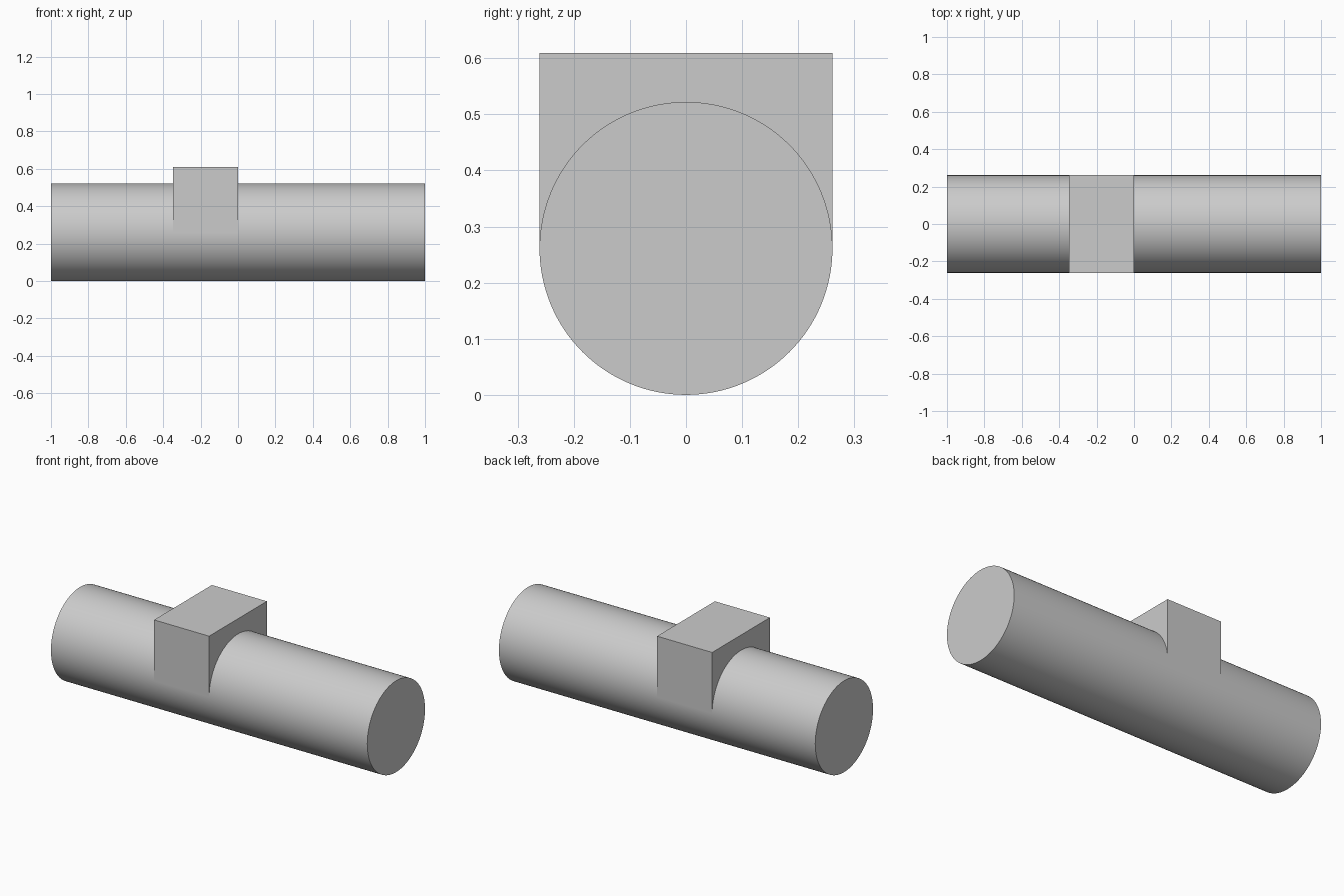
import bpy
import math

RADIUS = 0.261
LENGTH = 2.0
BLOCK_MIN_X, BLOCK_MAX_X = -0.348, 0.0
BLOCK_TOP = 0.609

default_cube = bpy.data.objects.get("Cube")
if default_cube:
    bpy.data.objects.remove(default_cube, do_unlink=True)

# Single grey material
grey = bpy.data.materials.new("light_grey")
grey.use_nodes = True
colour = (0.6, 0.6, 0.6, 1.0)
grey.diffuse_color = colour
grey.node_tree.nodes["Principled BSDF"].inputs["Base Color"].default_value = colour


def finish(name):
    """Name the active object, apply its transform and give it the material."""
    obj = bpy.context.object
    obj.name = name
    obj.data.name = name
    bpy.ops.object.transform_apply(location=False, rotation=True, scale=True)
    obj.data.materials.append(grey)
    return obj


# Round bar lying along x
bpy.ops.mesh.primitive_cylinder_add(
    vertices=128, radius=RADIUS, depth=LENGTH,
    location=(0, 0, RADIUS), rotation=(0, math.pi / 2, 0))
finish("round_bar")
bpy.ops.object.shade_smooth_by_angle(angle=math.radians(30))

# Square block rising from the bar's mid-height, flush with its sides
bpy.ops.mesh.primitive_cube_add(
    size=1, location=((BLOCK_MIN_X + BLOCK_MAX_X) / 2, 0, (RADIUS + BLOCK_TOP) / 2))
bpy.context.object.scale = (BLOCK_MAX_X - BLOCK_MIN_X, 2 * RADIUS, BLOCK_TOP - RADIUS)
finish("saddle_block")
